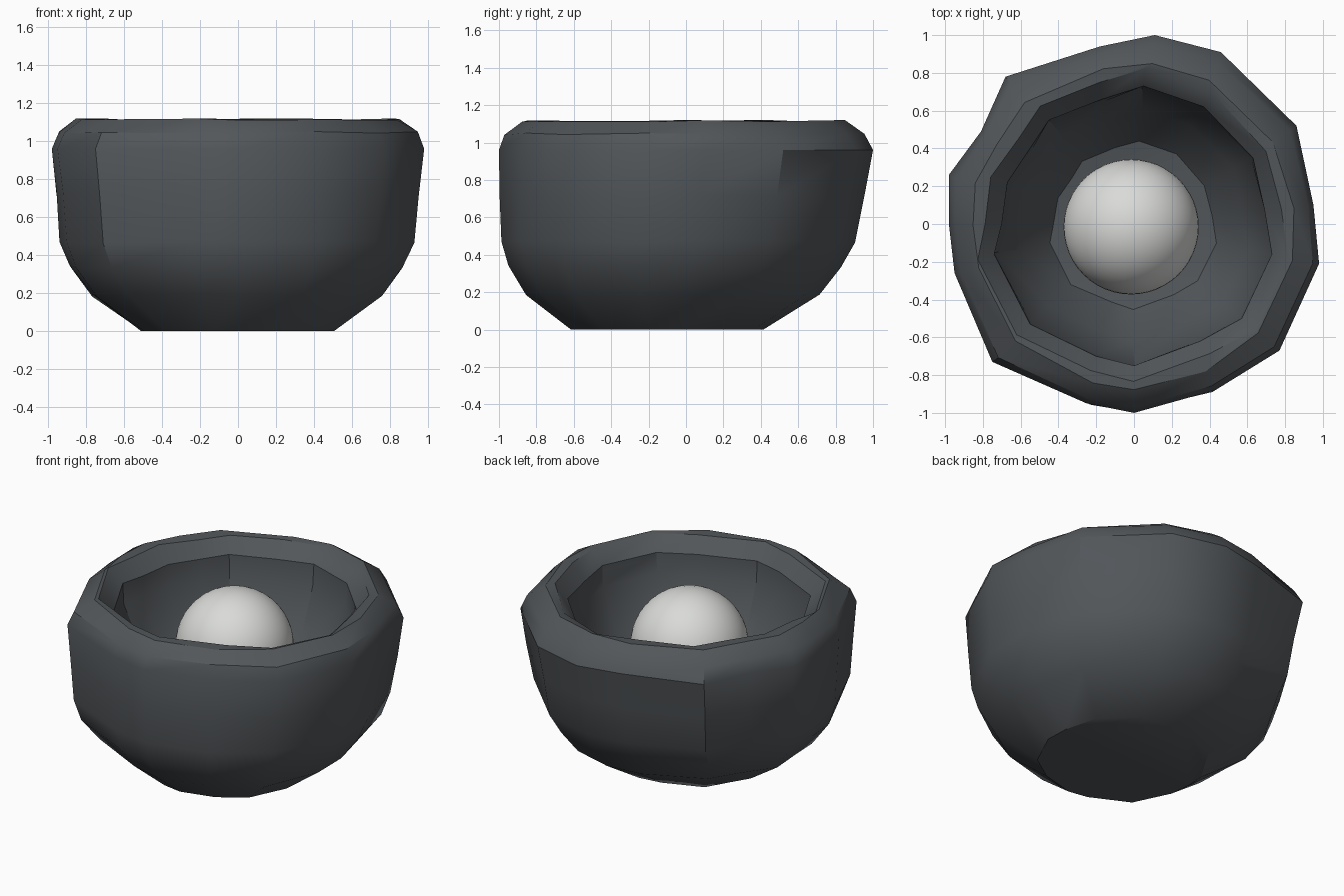
import bpy, bmesh, math, random
from mathutils import Vector

random.seed(4)
cube = bpy.data.objects.get("Cube")
if cube:
    bpy.data.objects.remove(cube, do_unlink=True)


def material(name, color):
    m = bpy.data.materials.new(name)
    m.use_nodes = True
    m.diffuse_color = (*color, 1)
    bsdf = next(n for n in m.node_tree.nodes if n.type == 'BSDF_PRINCIPLED')
    bsdf.inputs["Base Color"].default_value = (*color, 1)
    bsdf.inputs["Roughness"].default_value = 0.8
    return m


def finish(name, bm, mat, angle):
    bmesh.ops.recalc_face_normals(bm, faces=bm.faces)
    mesh = bpy.data.meshes.new(name)
    bm.to_mesh(mesh)
    bm.free()
    obj = bpy.data.objects.new(name, mesh)
    bpy.context.collection.objects.link(obj)
    mesh.materials.append(mat)
    bpy.ops.object.select_all(action='DESELECT')
    obj.select_set(True)
    bpy.context.view_layer.objects.active = obj
    bpy.ops.object.shade_smooth_by_angle(angle=math.radians(angle))
    return obj


stone = material("dark stone", (0.085, 0.094, 0.102))
pearl = material("pale grey", (0.70, 0.71, 0.69))

# Rough outlines of the bowl's widest ring and of its mouth
OUTER = [(.98, -.21), (.95, .1), (.86, .52), (.46, .91), (.11, 1), (-.18, .94),
         (-.68, .78), (-.81, .49), (-.98, .26), (-.98, 0), (-.95, -.26),
         (-.75, -.73), (-.25, -.95), (0, -1), (.43, -.88), (.77, -.67)]
MOUTH = [(.73, -.16), (.69, .08), (.63, .35), (.37, .62), (.05, .73), (-.17, .66),
         (-.45, .55), (-.55, .4), (-.67, .22), (-.7, 0), (-.74, -.16),
         (-.55, -.53), (-.2, -.7), (0, -.75), (.35, -.62), (.57, -.5)]

# Rings from the base, over the lip and down to the floor:
# outline, scale, y offset, height, roundness, roughness
RINGS = [(OUTER, .52, -.1, 0, .4, 0), (OUTER, .79, -.07, .19, .4, .008),
         (OUTER, .905, -.06, .34, .4, .008), (OUTER, .955, -.045, .47, .3, .008),
         (OUTER, .975, -.02, .72, .15, .008), (OUTER, 1, 0, .96, 0, 0),
         (OUTER, .97, -.01, 1.045, .3, .006), (OUTER, .875, -.01, 1.115, .6, .006),
         (MOUTH, 1.12, 0, 1.11, 0, .01), (MOUTH, 1, 0, 1.02, 0, 0),
         (MOUTH, .99, 0, .88, 0, .008), (MOUTH, .83, 0, .6, 0, .008),
         (MOUTH, .6, 0, .38, 0, .008)]

# Stone bowl
bm = bmesh.new()
rows = []
for outline, scale, dy, z, roundness, rough in RINGS:
    row = []
    for x, y in outline:
        p = Vector((x, y, 0))
        p = p.lerp(p.normalized() * .975, roundness) * scale
        noise = Vector([random.uniform(-rough, rough) for _ in range(3)])
        row.append(bm.verts.new(p + Vector((0, dy, z)) + noise))
    rows.append(row)
count = len(OUTER)
for low, high in zip(rows, rows[1:]):
    for i in range(count):
        j = (i + 1) % count
        bm.faces.new((low[i], low[j], high[j], high[i]))
bm.faces.new(rows[0])
floor = bm.verts.new((0, 0, .3))
for i in range(count):
    bm.faces.new((rows[-1][i], rows[-1][(i + 1) % count], floor))
finish("stone_bowl", bm, stone, 34)

# Smooth ball resting in the bowl
bm = bmesh.new()
bmesh.ops.create_uvsphere(bm, u_segments=48, v_segments=24, radius=.358)
ball = finish("ball", bm, pearl, 60)
ball.location = (-.015, -.015, .75)
